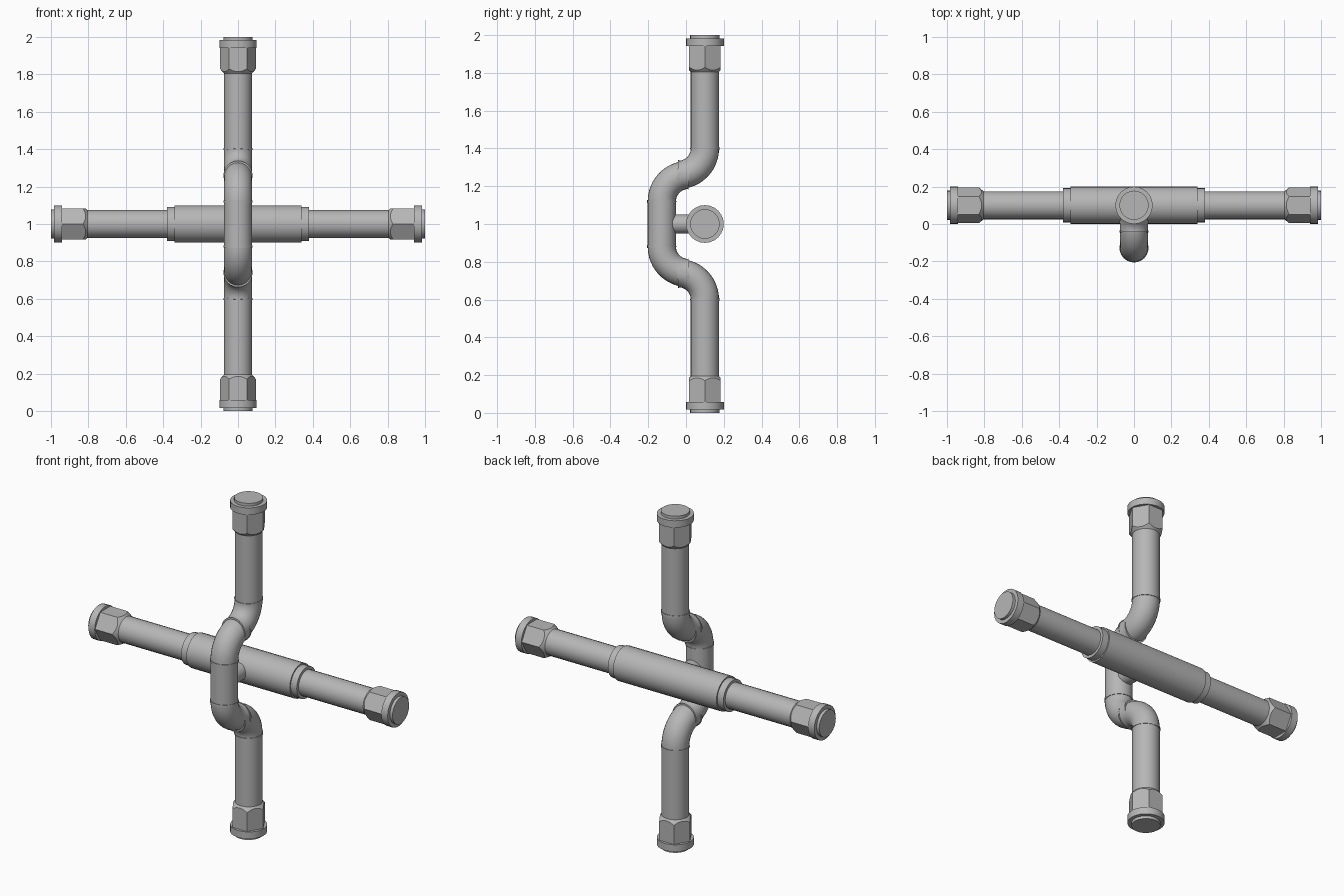
import bpy, bmesh
from math import sin, cos, pi, radians
from mathutils import Vector, Matrix

if "Cube" in bpy.data.objects:
    bpy.data.objects.remove(bpy.data.objects["Cube"], do_unlink=True)

SIDES = 24
PIPE = 0.075
TURNS = [2 * pi * i / SIDES for i in range(SIDES)]

steel = bpy.data.materials.new("grey steel")
steel.use_nodes = True
colour = (0.47, 0.47, 0.47, 1)
steel.diffuse_color = colour
steel.node_tree.nodes["Principled BSDF"].inputs["Base Color"].default_value = colour


def loft(name, rings, matrix=Matrix()):
    """Skin a list of point rings into a closed, smooth-shaded solid."""
    bm = bmesh.new()
    loops = [[bm.verts.new(matrix @ Vector(p)) for p in ring] for ring in rings]
    for a, b in zip(loops, loops[1:]):
        for i in range(SIDES):
            j = (i + 1) % SIDES
            bm.faces.new((a[i], a[j], b[j], b[i]))
    bm.faces.new(loops[0])
    bm.faces.new(loops[-1])
    bmesh.ops.recalc_face_normals(bm, faces=bm.faces)
    for f in bm.faces:
        f.smooth = True
    mesh = bpy.data.meshes.new(name)
    bm.to_mesh(mesh)
    bm.free()
    mesh.set_sharp_from_angle(angle=radians(28))
    mesh.materials.append(steel)
    ob = bpy.data.objects.new(name, mesh)
    bpy.context.collection.objects.link(ob)
    return ob


def lathe(name, profile, matrix):
    """Turn (radius, distance) pairs around the local z axis."""
    loft(name, [[(r * cos(a), r * sin(a), t) for a in TURNS] for r, t in profile], matrix)


def hex_nut(name, matrix, start=0.805, end=0.945, apothem=0.083, slope=1.15):
    """Hexagonal nut whose inner end is chamfered down to the pipe."""
    reach = [apothem / cos(a % (pi / 3 - 1e-9) - pi / 6) for a in TURNS]
    points = list(zip(TURNS, reach))
    loft(name, [
        [(PIPE * cos(a), PIPE * sin(a), start) for a in TURNS],
        [(r * cos(a), r * sin(a), start + (r - PIPE) * slope) for a, r in points],
        [(r * cos(a), r * sin(a), end) for a, r in points]], matrix)


def bend(name, centre, first, last, radius, steps, mirror, sweep=0.14):
    """Pipe swept along an arc in the yz plane, optionally mirrored about z = 1."""
    rings = []
    for k in range(steps + 1):
        t = radians(first + (last - first) * k / steps)
        ring = []
        for a in TURNS:
            d = sweep + radius * cos(a)
            z = centre[1] + d * sin(t)
            ring.append((radius * sin(a), centre[0] + d * cos(t), 2 - z if mirror else z))
        rings.append(ring)
    loft(name, rings)


# Four arms leave the hub: pipe, hex nut, flange and end cap on each
hub = Matrix.Translation((0, 0.1, 1))
quarter = Matrix.Rotation(pi / 2, 4, "Z")
arms = {
    "top": (hub, 0.4),
    "bottom": (hub @ Matrix.Rotation(pi, 4, "X"), 0.4),
    "left": (hub @ Matrix.Rotation(pi / 2, 4, "Y") @ quarter, 0.3),
    "right": (hub @ Matrix.Rotation(-pi / 2, 4, "Y") @ quarter, 0.3),
}
for side, (m, start) in arms.items():
    lathe(side + "_pipe", [(PIPE, start), (PIPE, 0.83)], m)
    hex_nut(side + "_hex_nut", m)
    lathe(side + "_flange", [(0.1, 0.942), (0.1, 0.983)], m)
    lathe(side + "_end_cap", [(0.078, 0.97), (0.078, 1.0)], m)

# Thick sleeve on the horizontal pipe, stepped at both ends
across = arms["left"][0]
lathe("centre_sleeve", [(0.092, -0.38), (0.092, -0.34), (0.1, -0.34),
                        (0.1, 0.34), (0.092, 0.34), (0.092, 0.38)], across)

# Offset loop passing in front of the sleeve
lathe("loop_pipe", [(PIPE, -0.12), (PIPE, 0.12)], Matrix.Translation((0, -0.128, 1)))
for side, mirror in (("lower", False), ("upper", True)):
    for part, centre, first in (("outer", (-0.04, 0.6), 0), ("inner", (0.012, 0.88), 180)):
        name = side + "_" + part
        bend(name + "_elbow", centre, first, first + 90, PIPE, 12, mirror)
        for n, edge in enumerate((first, first + 90)):
            bend(f"{name}_seam_{n + 1}", centre, edge - 2, edge + 2, 0.078, 1, mirror)

# Short stub joining the loop to the sleeve
lathe("joining_stub", [(0.05, -0.1), (0.05, 0.1)],
      Matrix.Translation((0, -0.02, 1)) @ Matrix.Rotation(pi / 2, 4, "X"))
